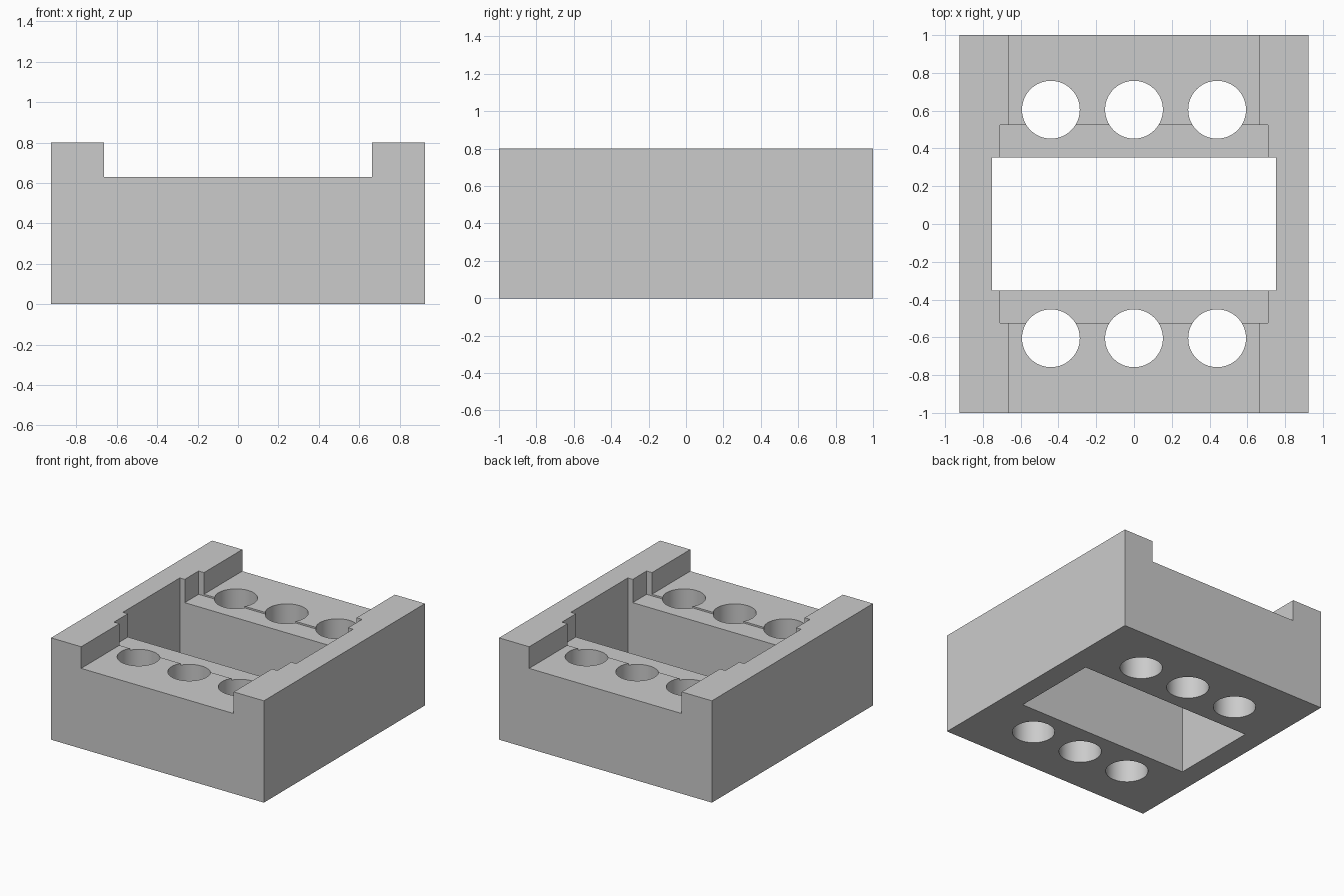
import bpy
import math

default = bpy.data.objects.get("Cube")
if default:
    bpy.data.objects.remove(default, do_unlink=True)

TOP = 0.8
FLOOR = 0.63      # channel floor
STEP = 0.617      # slightly sunken seat around the opening

grey = bpy.data.materials.new("light_grey")
grey.use_nodes = True
colour = (0.6, 0.6, 0.6, 1)
grey.diffuse_color = colour
grey.node_tree.nodes["Principled BSDF"].inputs["Base Color"].default_value = colour


def box(name, half_x, half_y, low, high):
    bpy.ops.mesh.primitive_cube_add(size=2, location=(0, 0, (low + high) / 2))
    ob = bpy.context.object
    ob.name = name
    ob.scale = (half_x, half_y, (high - low) / 2)
    bpy.ops.object.transform_apply(location=True, rotation=False, scale=True)
    ob.data.materials.append(grey)
    return ob


def cut(target, cutter):
    mod = target.modifiers.new(cutter.name, 'BOOLEAN')
    mod.operation = 'DIFFERENCE'
    mod.solver = 'EXACT'
    mod.object = cutter
    bpy.context.view_layer.objects.active = target
    bpy.ops.object.modifier_apply(modifier=mod.name)
    bpy.data.objects.remove(cutter, do_unlink=True)


# Solid block
block = box("holder_block", 0.925, 1.0, 0, TOP)

# Channel between the side rails, wider seat, and opening through the middle
cut(block, box("channel_cutter", 0.663, 1.2, FLOOR, 1.0))
cut(block, box("seat_cutter", 0.71, 0.525, STEP, 1.1))
cut(block, box("opening_cutter", 0.753, 0.353, -0.2, 1.2))

# Two rows of three round through holes
for y in (-0.605, 0.605):
    for x in (-0.44, 0, 0.44):
        bpy.ops.mesh.primitive_cylinder_add(vertices=64, radius=0.153, depth=2,
                                            location=(x, y, 0.4))
        hole = bpy.context.object
        hole.name = "hole_cutter"
        hole.data.materials.append(grey)
        cut(block, hole)

# Smooth hole walls, sharp edges elsewhere
bpy.ops.object.select_all(action='DESELECT')
block.select_set(True)
bpy.context.view_layer.objects.active = block
bpy.ops.object.shade_smooth_by_angle(angle=math.radians(30))
